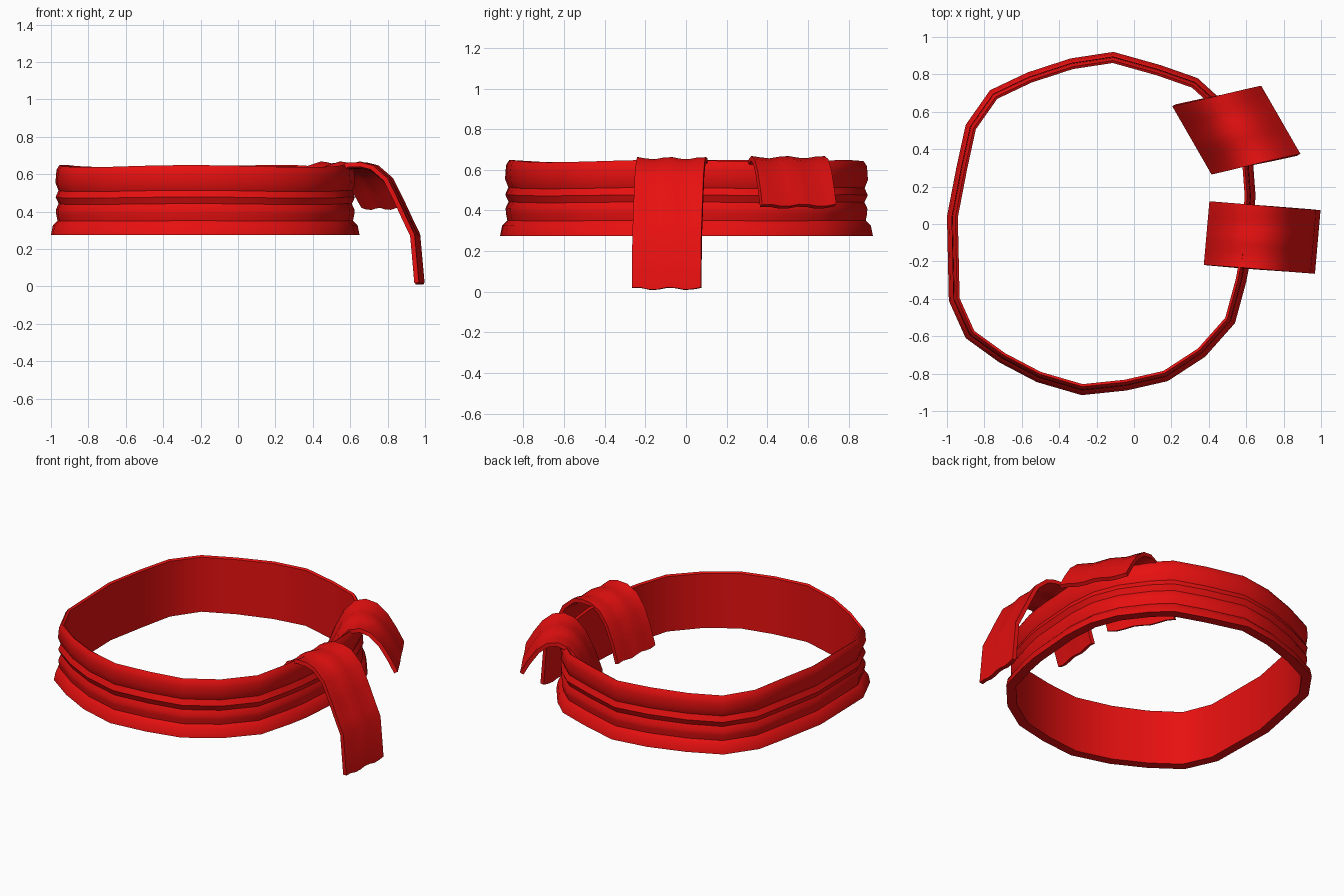
import bpy, bmesh, math
from mathutils import Vector

cube = bpy.data.objects.get("Cube")
if cube:
    bpy.data.objects.remove(cube, do_unlink=True)

red = bpy.data.materials.new("red cloth")
red.use_nodes = True
colour = (0.8, 0.005, 0.005, 1)
red.diffuse_color = colour
bsdf = red.node_tree.nodes["Principled BSDF"]
bsdf.inputs["Base Color"].default_value = colour
bsdf.inputs["Roughness"].default_value = 0.8


def make_object(name, rows, closed, thickness=0):
    """Skin a grid of points; closed grids wrap in both directions."""
    bm = bmesh.new()
    grid = [[bm.verts.new(p) for p in row] for row in rows]
    n, m = len(grid), len(grid[0])
    for i in range(n if closed else n - 1):
        for j in range(m if closed else m - 1):
            a, b = (i + 1) % n, (j + 1) % m
            bm.faces.new((grid[i][j], grid[a][j], grid[a][b], grid[i][b]))
    bmesh.ops.recalc_face_normals(bm, faces=bm.faces)
    mesh = bpy.data.meshes.new(name)
    bm.to_mesh(mesh)
    bm.free()
    mesh.materials.append(red)
    obj = bpy.data.objects.new(name, mesh)
    bpy.context.collection.objects.link(obj)
    bpy.ops.object.select_all(action="DESELECT")
    obj.select_set(True)
    bpy.context.view_layer.objects.active = obj
    if thickness:
        solid = obj.modifiers.new("cloth thickness", "SOLIDIFY")
        solid.thickness = thickness
        solid.offset = 0
        bpy.ops.object.modifier_apply(modifier=solid.name)
    bpy.ops.object.shade_smooth_by_angle(angle=math.radians(40))
    return obj


# Headband: an uneven ring with a folded outside and a plain inside
outline = [Vector(p) for p in (
    (-.11, .92), (.14, .85), (.34, .78), (.45, .68), (.57, .52), (.635, .35),
    (.65, .15), (.625, -.18), (.60, -.31), (.54, -.53), (.38, -.71),
    (.18, -.84), (-.04, -.89), (-.28, -.915), (-.52, -.845), (-.72, -.74),
    (-.90, -.61), (-.99, -.41), (-1, .04), (-.95, .30), (-.90, .53),
    (-.77, .715), (-.57, .81), (-.34, .885))]
# Pairs of inset and height, up the outside and then down the inside
folds = [(0, .275), (.01, .325), (.035, .35), (.028, .385), (.027, .41),
         (.041, .44), (.025, .475), (.04, .51), (.024, .55), (.027, .595),
         (.03, .62), (.045, .643), (.058, .635), (.058, .275)]

rows = []
for i, p in enumerate(outline):
    before = (p - outline[i - 1]).normalized()
    after = (outline[(i + 1) % len(outline)] - p).normalized()
    tangent = (before + after).normalized()
    inward = Vector((tangent.y, -tangent.x))
    miter = 1 / tangent.dot(after)
    row = []
    for inset, z in folds:
        q = p + inward * inset * miter
        sway = 0.006 * math.sin(i * 1.1) * (z - .275) / .37
        row.append((q.x, q.y, z + sway))
    rows.append(row)
make_object("headband", rows, closed=True)


def tail(name, start, along, across, path):
    """Cloth strip draped over the rim; path holds (distance, height)."""
    start, along, across = Vector(start), Vector(along), Vector(across)
    steps = 9
    rows = []
    for t, z in path:
        row = []
        for j in range(steps):
            s = j / (steps - 1)
            q = start + along * t + across * s
            ripple = 0.006 * math.sin(s * 13 + t * 2)
            row.append((q.x, q.y, z + ripple))
        rows.append(row)
    return make_object(name, rows, closed=False, thickness=0.025)


# Long tail hanging outside, with a short end tucked inside
tail("long_tail", (.415, .12), (.57, -.045), (-.03, -.34),
     [(0, .32), (.06, .43), (.14, .54), (.24, .615), (.36, .645), (.48, .645),
      (.58, .63), (.71, .565), (.81, .45), (.90, .34), (.96, .27), (1, .015)])

# Short tail beside it
tail("short_tail", (.215, .635), (.455, .1), (.21, -.365),
     [(0, .33), (.1, .45), (.22, .56), (.36, .63), (.5, .65), (.64, .635),
      (.78, .58), (.9, .50), (1, .42)])
